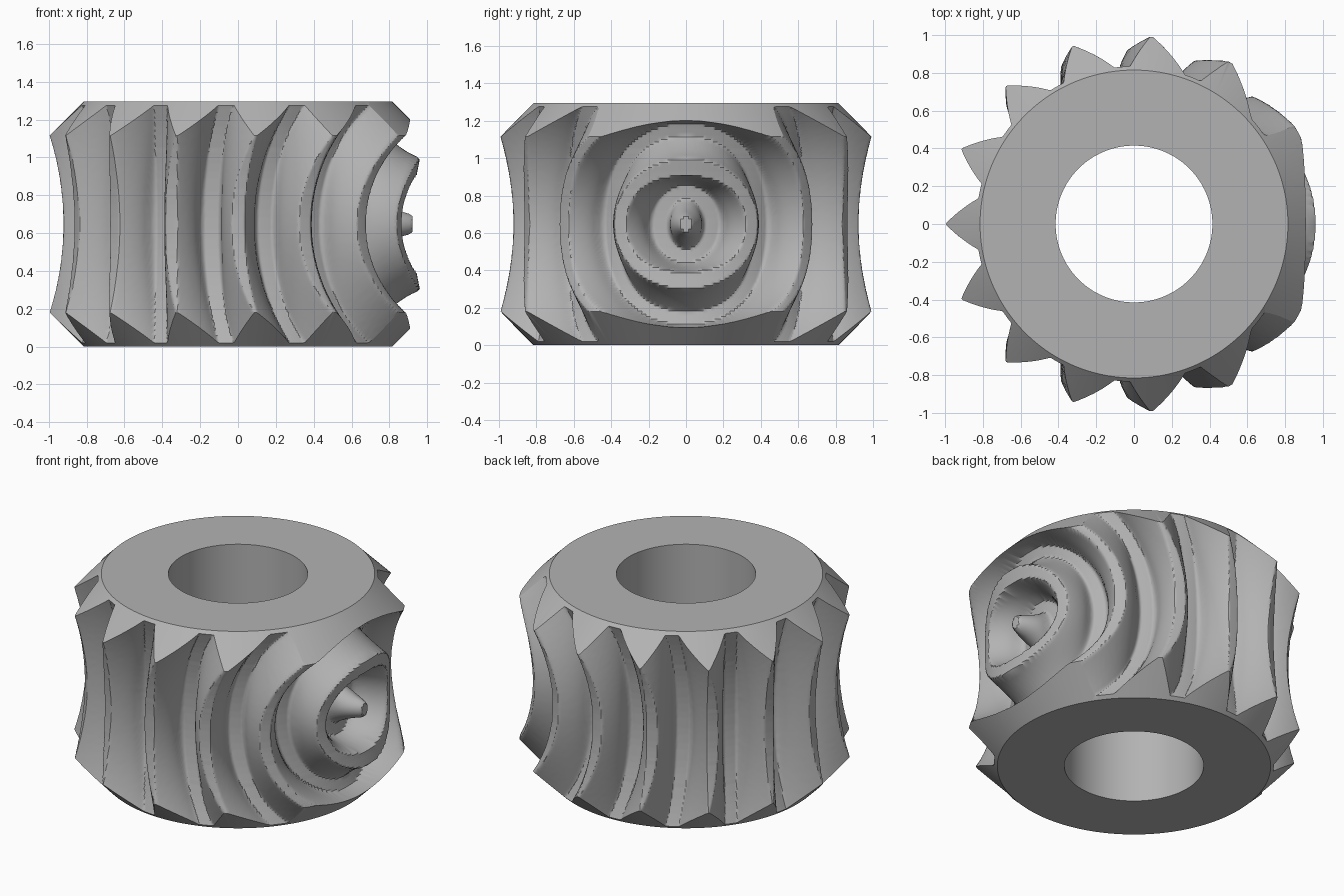
import bpy, bmesh
from math import pi, sin, cos, tan, acos, sqrt, radians

cube = bpy.data.objects.get("Cube")
if cube:
    bpy.data.objects.remove(cube)

# Gear proportions: a 16-tooth saddle gear generated by a 32-tooth spherical ring gear
TEETH = 16
MODULE = 0.1025
PITCH = MODULE * TEETH / 2
SPHERE_PITCH = 2 * PITCH
CENTRES = PITCH + SPHERE_PITCH
ROOT, TIP = SPHERE_PITCH - MODULE, SPHERE_PITCH + MODULE
BASE = SPHERE_PITCH * cos(radians(20))
STEP = pi / TEETH
HALF = 0.6475
BORE, RIM, OUTER = 0.415, 0.815, 1.1
COLS, ROWS = 400, 48


def involute(a):
    return tan(a) - a


def half_width(rho):
    """Half angle of a spherical gear tooth at a given radius."""
    a = acos(min(1, BASE / rho))
    return STEP / 4 + involute(radians(20)) - involute(a)


# Tooth widths by radius, tabulated once
SAMPLES = 400
widths = [half_width(ROOT + (TIP - ROOT) * i / SAMPLES) for i in range(SAMPLES + 1)]
to_index = SAMPLES / (TIP - ROOT)


def carved(x, y, z, poses):
    """True where the rolling spherical gear sweeps through the point."""
    for cx, cy, ax, ay in poses:
        dx, dy = x - cx, y - cy
        sq = dx * dx + dy * dy + z * z
        if sq >= TIP * TIP:
            continue
        if sq <= ROOT * ROOT:
            return True
        rho = sqrt(sq)
        ring = acos(max(-1, min(1, (dx * ax + dy * ay) / rho))) / STEP
        if abs(ring % 1 - 0.5) * STEP < widths[int((rho - ROOT) * to_index)]:
            return True
    return False


def depth(phi, z, poses):
    """Radius of the carved surface in one direction."""
    c, s = cos(phi), sin(phi)
    lo, hi = PITCH - 1.3 * MODULE, OUTER
    for _ in range(9):
        mid = (lo + hi) / 2
        if carved(c * mid, s * mid, z, poses):
            hi = mid
        else:
            lo = mid
    return (lo + hi) / 2


def rolling_poses(phi):
    poses = []
    for k in sorted(range(-20, 21), key=abs):
        t = phi + radians(1.2 * k)
        poses.append((CENTRES * cos(t), CENTRES * sin(t), -cos(1.5 * t), -sin(1.5 * t)))
    return poses


def make_object(name, bm):
    bmesh.ops.recalc_face_normals(bm, faces=bm.faces)
    mesh = bpy.data.meshes.new(name)
    bm.to_mesh(mesh)
    bm.free()
    obj = bpy.data.objects.new(name, mesh)
    bpy.context.collection.objects.link(obj)
    return obj


def bridge(bm, a, b):
    n = len(a)
    for i in range(n):
        bm.faces.new((a[i], a[(i + 1) % n], b[(i + 1) % n], b[i]))


# One quarter of the carved surface, mirrored into the full toothed body
height = HALF + 0.01
quarter = []
for i in range(COLS + 1):
    phi = pi * i / COLS
    poses = rolling_poses(phi)
    quarter.append([depth(phi, height * j / ROWS, poses) for j in range(ROWS + 1)])

bm = bmesh.new()
rings = []
for j in range(-ROWS, ROWS + 1):
    z = HALF + height * j / ROWS
    ring = []
    for i in range(2 * COLS):
        phi = pi * i / COLS
        r = quarter[min(i, 2 * COLS - i)][abs(j)]
        ring.append(bm.verts.new((r * cos(phi), r * sin(phi), z)))
    rings.append(ring)
for a, b in zip(rings, rings[1:]):
    bridge(bm, a, b)
for ring in (rings[0], rings[-1]):
    hub = bm.verts.new((0, 0, ring[0].co.z))
    for i in range(len(ring)):
        bm.faces.new((ring[i], ring[(i + 1) % len(ring)], hub))
gear = make_object("gear_body", bm)

# Chamfered blank with a bore, used to trim the toothed body
bm = bmesh.new()
chamfer = OUTER - RIM
profile = [(BORE, 0), (RIM, 0), (OUTER, chamfer), (OUTER, 2 * HALF - chamfer),
           (RIM, 2 * HALF), (BORE, 2 * HALF)]
sides = 180
loops = [[bm.verts.new((r * cos(2 * pi * i / sides), r * sin(2 * pi * i / sides), z))
          for i in range(sides)] for r, z in profile]
for a, b in zip(loops, loops[1:] + loops[:1]):
    bridge(bm, a, b)
blank = make_object("trim_blank", bm)
blank.hide_render = True

trim = gear.modifiers.new("trim", 'BOOLEAN')
trim.operation = 'INTERSECT'
trim.solver = 'MANIFOLD'
trim.object = blank
bpy.ops.object.select_all(action='DESELECT')
gear.select_set(True)
bpy.context.view_layer.objects.active = gear
bpy.ops.object.modifier_apply(modifier=trim.name)
bpy.data.objects.remove(blank)

# Plain grey finish
grey = bpy.data.materials.new("grey_metal")
grey.use_nodes = True
colour = (0.45, 0.45, 0.45, 1)
grey.diffuse_color = colour
grey.node_tree.nodes["Principled BSDF"].inputs["Base Color"].default_value = colour
gear.data.materials.clear()
gear.data.materials.append(grey)
for face in gear.data.polygons:
    face.material_index = 0
bpy.ops.object.shade_smooth_by_angle(angle=radians(30))
